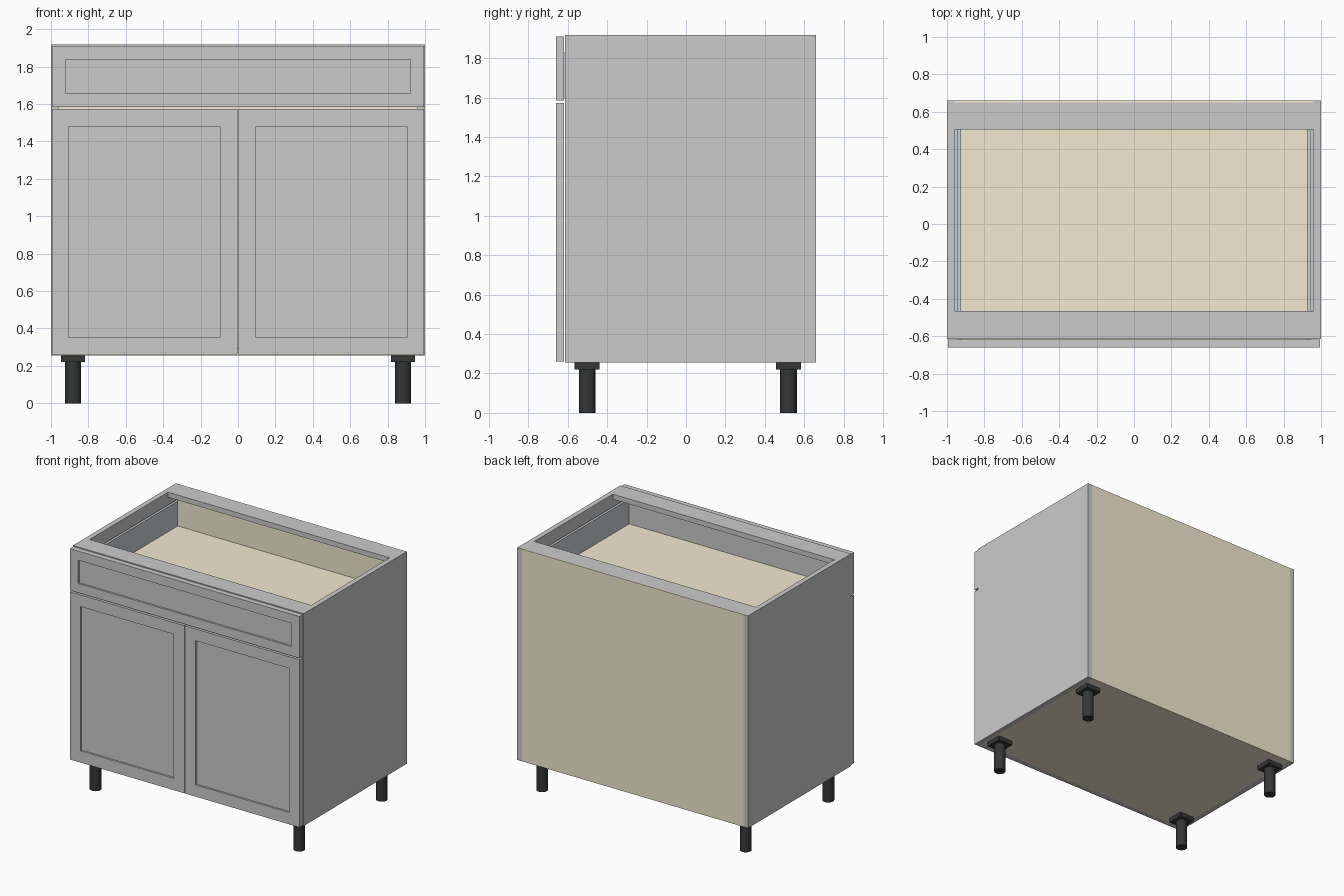
import bpy, bmesh

if "Cube" in bpy.data.objects:
    bpy.data.objects.remove(bpy.data.objects["Cube"])


def material(name, rgb):
    m = bpy.data.materials.new(name)
    m.diffuse_color = (*rgb, 1)
    m.use_nodes = True
    m.node_tree.nodes["Principled BSDF"].inputs["Base Color"].default_value = m.diffuse_color
    return m


WOOD = material("pale_wood", (0.90, 0.82, 0.63))
BLACK = material("black_plastic", (0.035, 0.038, 0.038))
STEEL = material("steel", (0.60, 0.64, 0.68))


def box(name, x, y, z, mat=None, frame=0, depth=0.015):
    """Box from (min, max) ranges; frame > 0 recesses the -y face inside a border."""
    bm = bmesh.new()
    bmesh.ops.create_cube(bm, size=1)
    for v in bm.verts:
        v.co = [r[0] if c < 0 else r[1] for c, r in zip(v.co, (x, y, z))]
    bm.normal_update()
    if frame:
        front = [f for f in bm.faces if f.normal.y < -0.9]
        bmesh.ops.inset_region(bm, faces=front, thickness=frame)
        # a second zero-width ring gives the recess upright walls
        bmesh.ops.inset_region(bm, faces=front, thickness=0.0)
        for v in front[0].verts:
            v.co.y += depth
    mesh = bpy.data.meshes.new(name)
    bm.to_mesh(mesh)
    bm.free()
    ob = bpy.data.objects.new(name, mesh)
    bpy.context.collection.objects.link(ob)
    if mat:
        mesh.materials.append(mat)
    return ob


def span(a, b, s):
    return tuple(sorted((a * s, b * s)))


BOTTOM, TOP = 0.255, 1.917
FRONT, BACK = -0.615, 0.66

# carcass
box("bottom_panel", (-0.96, 0.96), (FRONT, 0.65), (BOTTOM, 0.295), WOOD)
box("back_panel", (-0.96, 0.96), (0.65, BACK), (BOTTOM, TOP), WOOD)
box("front_top_rail", (-0.96, 0.96), (FRONT, -0.465), (TOP - 0.04, TOP))
box("back_top_rail", (-0.96, 0.96), (0.505, 0.65), (TOP - 0.04, TOP))

# drawer
box("drawer_front", (-0.995, 0.995), (-0.66, -0.618), (1.585, 1.911), frame=0.102)
box("drawer_floor", (-0.925, 0.925), (-0.618, 0.60), (1.60, 1.635), WOOD)
box("drawer_back", (-0.925, 0.925), (0.575, 0.60), (1.635, 1.86), WOOD)

for side, s in (("left", -1), ("right", 1)):
    box(f"{side}_side_panel", span(0.96, 1.0, s), (FRONT, BACK), (BOTTOM, TOP))
    box(f"{side}_drawer_side", span(0.925, 0.943, s), (-0.618, 0.60), (1.60, 1.83), STEEL)
    box(f"{side}_drawer_runner", span(0.943, 0.96, s), (-0.60, 0.58), (1.60, 1.66), STEEL)
    box(f"{side}_door", span(0.003, 0.995, s), (-0.66, -0.618), (0.26, 1.573), frame=0.13)
    # feet
    for end, y in (("front", -0.502), ("back", 0.52)):
        x = 0.882 * s
        box(f"{end}_{side}_foot_plate", (x - 0.064, x + 0.064),
            (y - 0.064, y + 0.064), (0.22, BOTTOM), BLACK)
        bpy.ops.mesh.primitive_cylinder_add(vertices=32, radius=0.042, depth=0.22,
                                            location=(x, y, 0.11))
        leg = bpy.context.object
        leg.name = f"{end}_{side}_leg"
        leg.data.materials.append(BLACK)
        bpy.ops.object.shade_smooth_by_angle()
